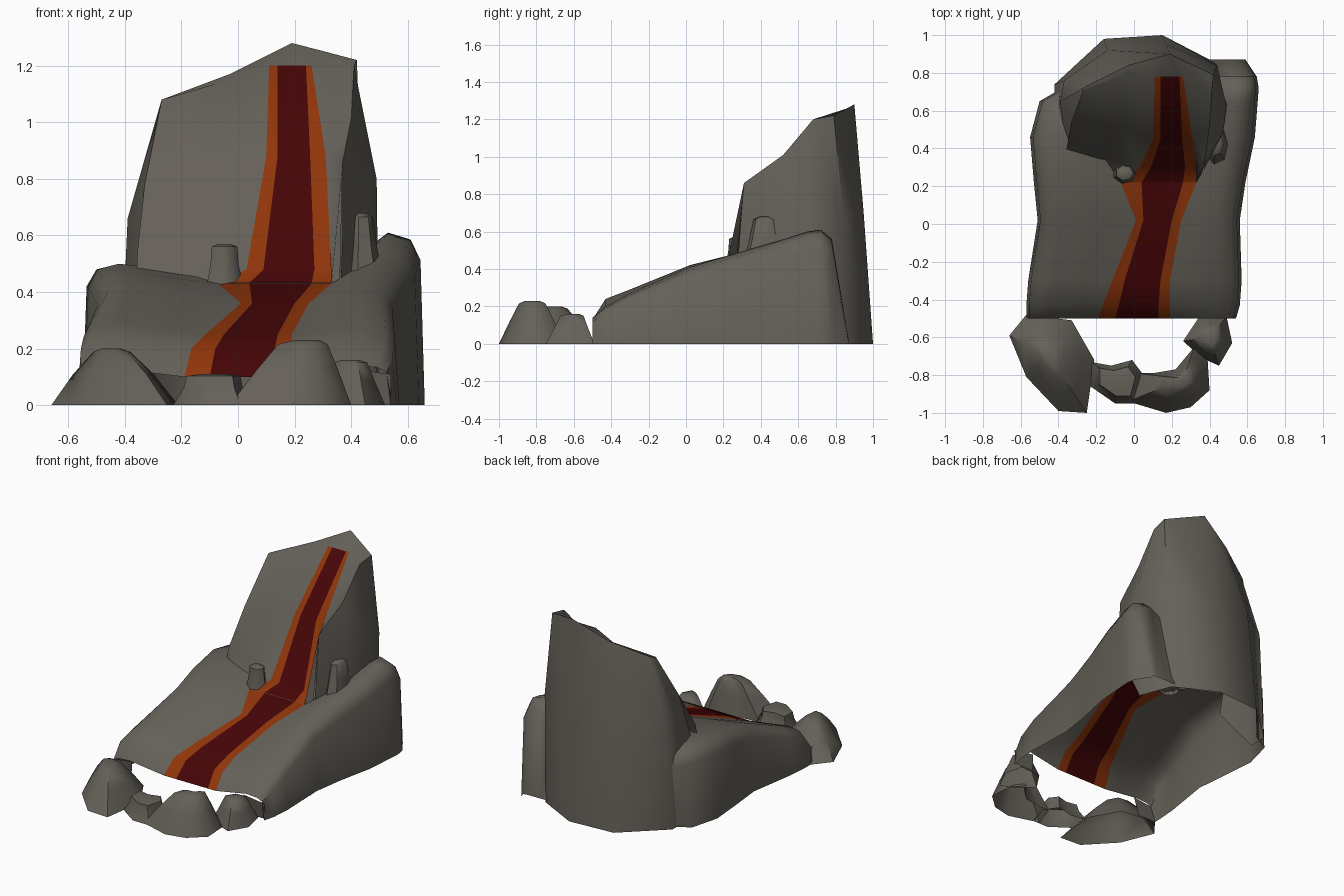
import bpy, bmesh, math
from mathutils import Vector

old = bpy.data.objects.get("Cube")
if old:
    bpy.data.objects.remove(old, do_unlink=True)


def material(name, rgb):
    mat = bpy.data.materials.new(name)
    mat.use_nodes = True
    colour = (*rgb, 1)
    mat.diffuse_color = colour
    mat.node_tree.nodes["Principled BSDF"].inputs["Base Color"].default_value = colour
    return mat


MATERIALS = [
    material("grey rock", (.13, .119, .10)),
    material("orange lava edge", (.28, .036, .003)),
    material("dark red lava", (.06, .0015, .002)),
]


def loft(name, rows, closed=False, cap=False, rule=None):
    """Skin neighbouring rows; rule(row, column) picks the colour, None leaves a hole."""
    mesh = bpy.data.meshes.new(name)
    bm = bmesh.new()
    verts = [[bm.verts.new(p) for p in row] for row in rows]
    count = len(rows[0])
    for r in range(len(rows) - 1):
        for c in range(count if closed else count - 1):
            colour = rule(r, c) if rule else 0
            if colour is None:
                continue
            d = (c + 1) % count
            face = bm.faces.new((verts[r][c], verts[r][d], verts[r + 1][d], verts[r + 1][c]))
            face.material_index = colour
    if cap:
        bm.faces.new(verts[-1])
    bmesh.ops.delete(bm, geom=[v for v in bm.verts if not v.link_faces], context="VERTS")
    bmesh.ops.recalc_face_normals(bm, faces=bm.faces)
    bm.to_mesh(mesh)
    bm.free()
    for mat in MATERIALS if rule else MATERIALS[:1]:
        mesh.materials.append(mat)
    obj = bpy.data.objects.new(name, mesh)
    bpy.context.collection.objects.link(obj)
    bpy.ops.object.select_all(action="DESELECT")
    obj.select_set(True)
    bpy.context.view_layer.objects.active = obj
    bpy.ops.object.shade_smooth_by_angle(angle=math.radians(50))
    return obj


def flow_colour(k):
    """Orange, red, orange across the three columns of a lava flow."""
    return (1, 2, 1)[k] if 0 <= k < 3 else 0


def slope_rule(r, c):
    # open inside the crag, flow on the exposed part
    if r >= 5 and 4 <= c <= 8 or r == 8 and c <= 8:
        return None
    return flow_colour(c - 5) if r < 4 else 0


def chute_rule(r, c):
    return flow_colour(c - 2) if r else 0


# Lower slope: cross-sections with rounded shoulders and the flow in the middle
def section(y, left, left_z, right, right_z, flow_z, flow):
    def side(x, z, inward, flow_x):
        top = Vector((x + .13 * inward, y, z))
        edge = Vector((flow_x, y, flow_z))
        return [Vector((x, y, 0)), Vector((x + .015 * inward, y, z * .84)),
                Vector((x + .05 * inward, y, z * .96)), top, top.lerp(edge, .55)]
    middle = [Vector((x, y, flow_z)) for x in flow]
    return (side(left, left_z, 1, flow[0]) + middle
            + side(right, right_z, -1, flow[-1])[::-1])


TOE = (-.19, -.10, .13, .19)
LOWER = (-.165, -.08, .13, .19)
MIDDLE = (-.115, -.05, .14, .19)
NECK = (.01, .05, .20, .25)
BEND = (-.07, .04, .26, .33)
slope = [
    section(-.50, -.57, .13, .54, .14, .10, TOE),
    section(-.43, -.57, .24, .56, .20, .20, LOWER),
    section(-.3, -.56, .29, .57, .27, .25, MIDDLE),
    section(.02, -.51, .42, .56, .41, .36, NECK),
    section(.22, -.53, .47, .59, .47, .43, BEND),
    section(.46, -.55, .50, .64, .54, .46, BEND),
    section(.65, -.50, .49, .655, .60, .46, BEND),
    section(.72, -.38, .45, .66, .61, .46, BEND),
    section(.78, -.34, .42, .65, .56, .44, BEND),
    section(.87, -.25, .02, .59, .02, .02, BEND),
]
loft("lower_slope", slope, rule=slope_rule)

# Small front walls closing the two toes of the slope
for side, x in (("right", -.57), ("left", .54)):
    s = math.copysign(1, x)
    loft(f"toe_wall_{side}", [[(x, -.50, .11), (x - .15 * s, -.50, .13)],
                              [(x, -.48, 0), (x - .13 * s, -.48, 0)]])


# Crag front: steep chute with the upper flow, closed by a sloping top
def chute(left, inner, y, z, flow, right):
    return [left, inner] + [(x, y, z) for x in flow] + [right]


crag_front = [
    [(-.27, .72, 1.08), (-.03, .84, 1.17), (.08, .87, 1.225), (.16, .892, 1.265),
     (.19, .90, 1.28), (.28, .857, 1.257), (.42, .79, 1.22)],
    chute((-.27, .70, 1.08), (-.03, .80, 1.15), .78, 1.2, (.11, .14, .24, .26), (.41, .68, 1.2)),
    chute((-.33, .54, .78), (-.08, .52, .84), .45, .88, (.10, .14, .255, .31), (.40, .52, 1.01)),
    chute((-.355, .41, .55), (-.14, .36, .52), .30, .48, (.03, .09, .27, .33), (.37, .31, .86)),
    chute((-.36, .39, .45), (-.15, .33, .43), .22, .432, BEND, (.36, .27, .43)),
]
loft("crag_front", crag_front, rule=chute_rule)

# Crag wall: left edge, around the back, to the fin beside the chute
crag_columns = [
    [(-.36, .39, .3), (-.33, .54, .78), (-.27, .70, 1.08)],
    [(-.42, .62, 0), (-.39, .65, .66), (-.27, .72, 1.08)],
    [(-.42, .74, 0), (-.37, .76, .7), (-.24, .735, 1.09)],
    [(-.16, .98, 0), (-.14, .92, .7), (-.03, .84, 1.17)],
    [(.15, 1, 0), (.17, .95, .7), (.19, .90, 1.28)],
    [(.42, .86, 0), (.44, .84, .7), (.42, .79, 1.22)],
    [(.50, .65, 0), (.49, .62, .8), (.41, .68, 1.2)],
    [(.47, .47, .3), (.47, .48, .7), (.40, .52, 1.01)],
    [(.36, .27, .35), (.37, .29, .62), (.37, .31, .86)],
]
loft("crag_wall", list(zip(*crag_columns)))


# Loose rocks: open-bottomed outlines narrowing to a small top
def rock(name, outline, peak, base=0, top=.22):
    centre = Vector(peak[:2])
    rows = []
    for width, rise in ((1, 0), (.55 + top * .4, .54), (top * 1.35, .94), (top * .7, 1)):
        points = [centre + (Vector(p) - centre) * width for p in outline]
        rows.append([(p.x, p.y, base + (peak[2] - base) * rise) for p in points])
    return loft(name, rows, closed=True, cap=True)


def ring(x, y, rx, ry, sides=7):
    angles = [math.tau * k / sides for k in range(sides)]
    return [(x + rx * math.cos(a), y + ry * math.sin(a)) for a in angles]


rock("pool_rock_right", [(-.66, -.59), (-.57, -.48), (-.33, -.51), (-.21, -.72),
                         (-.25, -1), (-.40, -.99), (-.57, -.81)], (-.45, -.70, .20))
rock("pool_rock_low", [(-.23, -.73), (-.12, -.75), (-.01, -.72), (.05, -.80),
                       (.01, -.95), (-.10, -.95), (-.23, -.86)], (-.08, -.83, .11), top=.5)
rock("pool_rock_front", [(.02, -.79), (.10, -.79), (.22, -.77), (.32, -.65), (.39, -.72),
                         (.40, -.88), (.30, -.97), (.17, -1), (-.03, -.94)],
     (.26, -.82, .23), top=.3)
rock("pool_rock_left", [(.26, -.62), (.34, -.50), (.49, -.49), (.52, -.63),
                        (.45, -.75), (.36, -.71)], (.40, -.60, .16), top=.35)

# Small stones beside the flow
rock("slope_stone_right", ring(-.05, .27, .07, .06), (-.05, .27, .57), .41, .5)
rock("slope_stone_left", ring(.44, .42, .075, .12), (.43, .43, .68), .43, .4)
